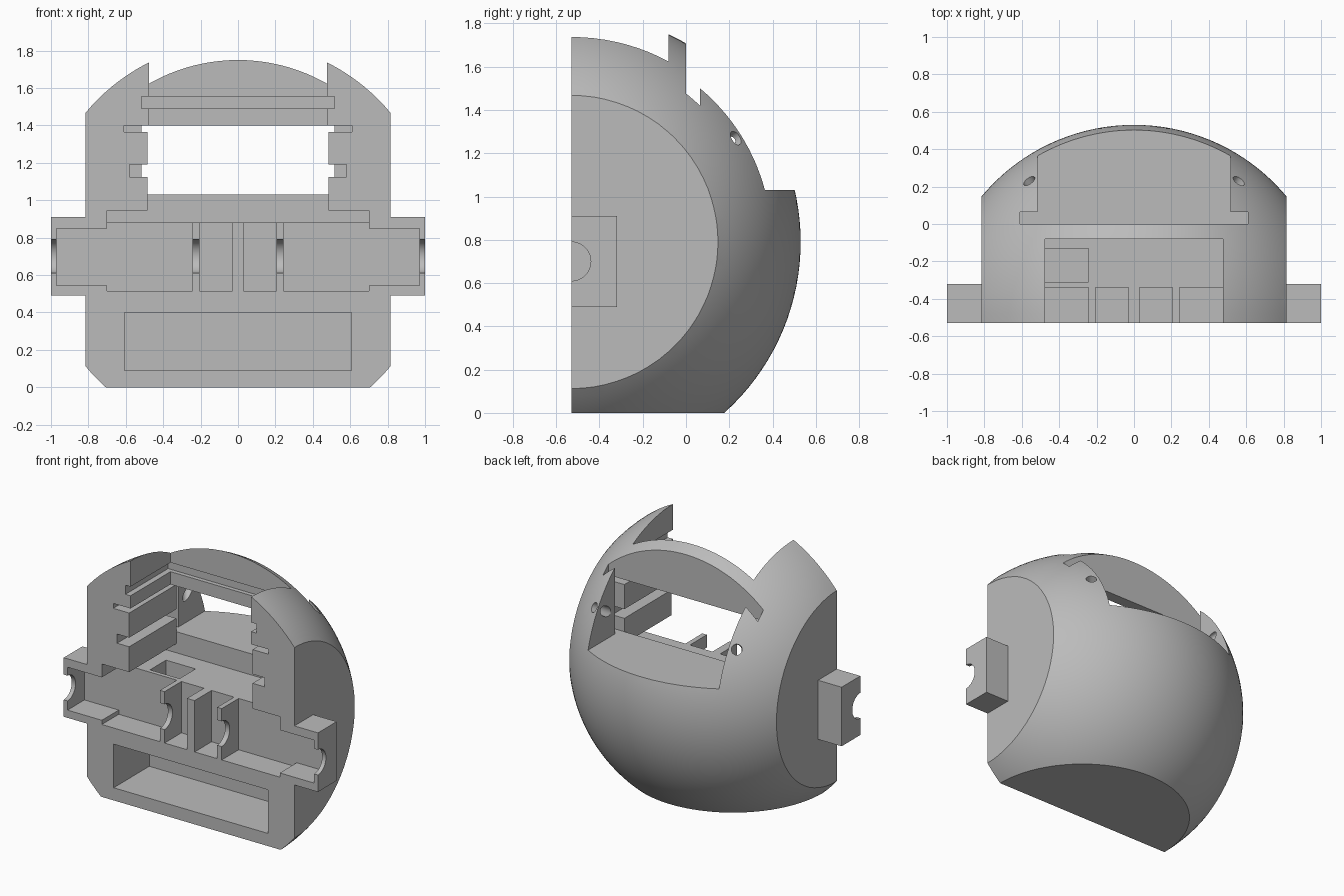
import bpy
import math
from mathutils import Vector

if "Cube" in bpy.data.objects:
    bpy.data.objects.remove(bpy.data.objects["Cube"], do_unlink=True)

FRONT = -0.53                       # flat front plane
CENTRE = Vector((0, FRONT, 0.79))   # centre of the ball
RADIUS = 1.06

grey = bpy.data.materials.new("plain grey")
grey.use_nodes = True
colour = (0.5, 0.5, 0.5, 1)
grey.diffuse_color = colour
grey.node_tree.nodes["Principled BSDF"].inputs["Base Color"].default_value = colour


def box(x, y, z):
    """Box from (min, max) pairs."""
    bpy.ops.mesh.primitive_cube_add(size=1)
    ob = bpy.context.object
    ob.location = [(a + b) / 2 for a, b in (x, y, z)]
    ob.scale = [b - a for a, b in (x, y, z)]
    return ob


def rod(centre, direction, radius, length):
    bpy.ops.mesh.primitive_cylinder_add(vertices=40, radius=radius, depth=length, location=centre)
    ob = bpy.context.object
    ob.rotation_euler = Vector(direction).to_track_quat('Z', 'Y').to_euler()
    return ob


def combine(target, tool, operation='DIFFERENCE'):
    mod = target.modifiers.new("cut", 'BOOLEAN')
    mod.operation, mod.solver, mod.object = operation, 'EXACT', tool
    bpy.context.view_layer.update()
    bpy.context.view_layer.objects.active = target
    bpy.ops.object.modifier_apply(modifier=mod.name)
    bpy.data.objects.remove(tool, do_unlink=True)


# Half ball with flat sides and base
bpy.ops.mesh.primitive_uv_sphere_add(segments=128, ring_count=64, radius=RADIUS,
                                     location=CENTRE, rotation=(math.pi / 2, 0, 0))
shell = bpy.context.object
shell.name = "half_ball_shell"
combine(shell, box((-0.815, 0.815), (FRONT, 1), (0, 2)), 'INTERSECT')

# Side axle blocks
for s in (-1, 1):
    combine(shell, box(sorted((s * 0.78, s)), (FRONT, -0.32), (0.49, 0.91)), 'UNION')


def cut(x, y, z):
    combine(shell, box(x, y, z))


def cut_wide(half, y, z):
    cut((-half, half), y, z)


OPEN = FRONT - 0.1                  # cutters start ahead of the front plane

# Rear window and the thin slot for its pane
cut_wide(0.515, (0.03, 1), (1.03, 2))
cut_wide(0.61, (0, 0.065), (1.03, 2))

# Main bay, its lower step and the open top
cut_wide(0.485, (OPEN, 0), (0.9, 1.1))
cut_wide(0.485, (OPEN, 0.03), (1.03, 1.40))
cut_wide(0.70, (OPEN, 0), (0.88, 0.945))
cut_wide(0.475, (OPEN, -0.08), (1.38, 2))

# Shelf grooves in the side walls
cut_wide(0.61, (OPEN, 0.03), (1.365, 1.40))
cut_wide(0.58, (OPEN, 0.03), (1.125, 1.19))
cut_wide(0.515, (OPEN, -0.05), (1.49, 1.555))

# Battery compartment and cable well
cut_wide(0.607, (OPEN, -0.13), (0.09, 0.40))
cut((-0.475, -0.243), (-0.31, -0.13), (0.515, 0.9))

# Motor bays, shaft holes and eye holes on both sides
for s in (-1, 1):
    for a, b, low, high in ((0.03, 0.207, 0.515, 0.9), (0.243, 0.70, 0.515, 0.9),
                            (0.6, 0.97, 0.545, 0.85)):
        cut(sorted((s * a, s * b)), (OPEN, -0.34), (low, high))
    for x in (0.225, 1.0):
        combine(shell, rod((s * x, FRONT, 0.70), (1, 0, 0), 0.09, 0.12))
    eye = Vector((s * 0.56, 0.23, 1.27))
    combine(shell, rod(eye, eye - CENTRE, 0.035, 0.4))

# Finish
shell.data.materials.clear()
shell.data.materials.append(grey)
bpy.ops.object.select_all(action='DESELECT')
shell.select_set(True)
bpy.context.view_layer.objects.active = shell
bpy.ops.object.shade_smooth_by_angle(angle=math.radians(25))
